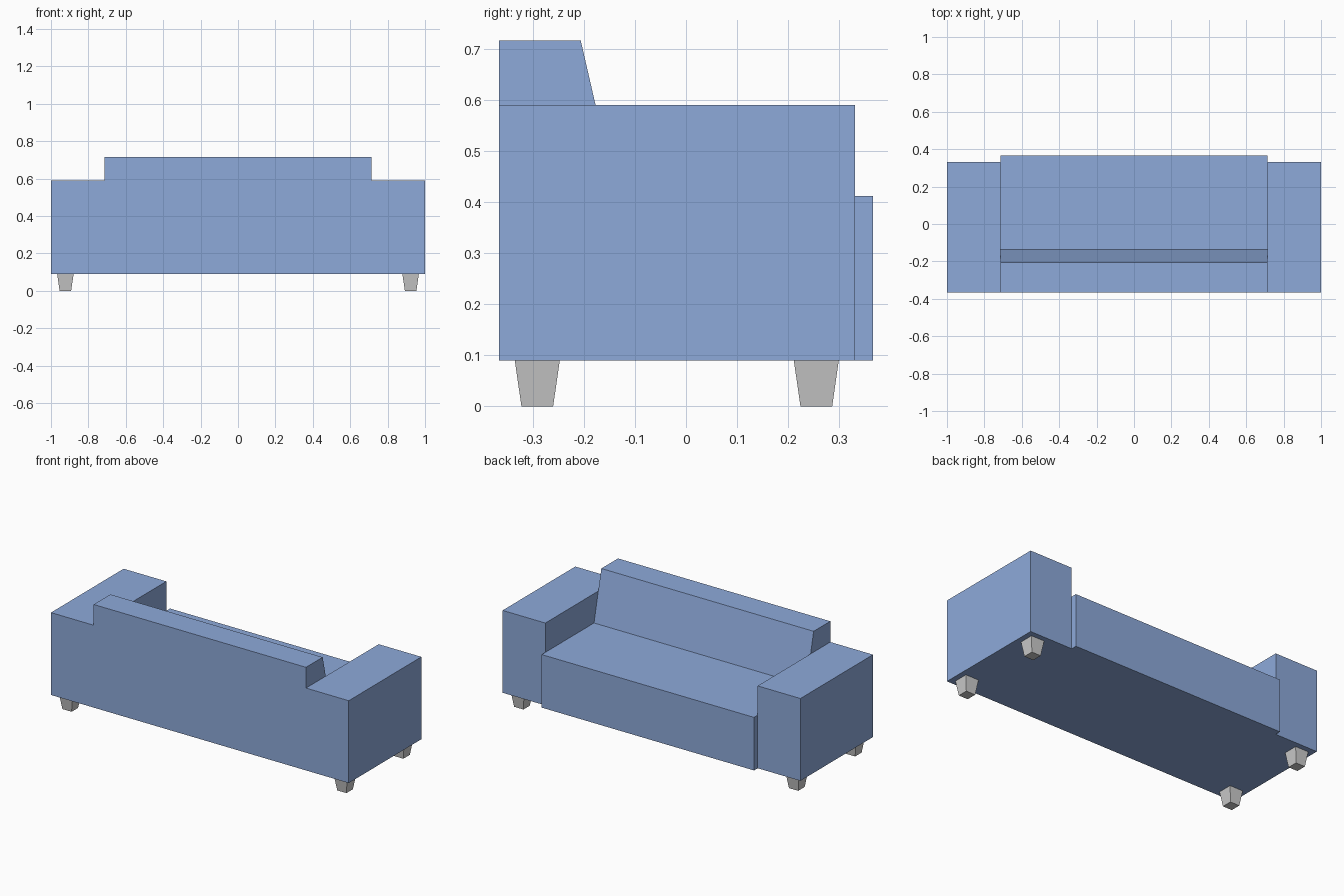
import bpy, bmesh

if "Cube" in bpy.data.objects:
    bpy.data.objects.remove(bpy.data.objects["Cube"])

BACK_Y, BASE_Z = -0.366, 0.09
INNER_X, OUTER_X = 0.713, 1.0

fabric = bpy.data.materials.new("blue_fabric")
fabric.diffuse_color = (0.27, 0.40, 0.70, 1)
fabric.use_nodes = True
fabric.node_tree.nodes["Principled BSDF"].inputs["Base Color"].default_value = fabric.diffuse_color


def finish(name, bm, material=None):
    bmesh.ops.recalc_face_normals(bm, faces=bm.faces)
    mesh = bpy.data.meshes.new(name)
    bm.to_mesh(mesh)
    bm.free()
    if material:
        mesh.materials.append(material)
    obj = bpy.data.objects.new(name, mesh)
    bpy.context.collection.objects.link(obj)
    return obj


def extrude_profile(name, yz, x0, x1, material):
    """Extrude a side profile of (y, z) points from x0 to x1."""
    bm = bmesh.new()
    face = bm.faces.new([bm.verts.new((x0, y, z)) for y, z in yz])
    out = bmesh.ops.extrude_face_region(bm, geom=[face])
    verts = [v for v in out["geom"] if isinstance(v, bmesh.types.BMVert)]
    bmesh.ops.translate(bm, verts=verts, vec=(x1 - x0, 0, 0))
    return finish(name, bm, material)


def tapered_leg(name, x, y, top=0.044, bottom=0.031):
    bm = bmesh.new()
    bmesh.ops.create_cone(bm, cap_ends=True, segments=4, depth=BASE_Z,
                          radius1=bottom * 2 ** 0.5, radius2=top * 2 ** 0.5)
    # Turn the four-sided cone square to the axes
    for v in bm.verts:
        half = bottom if v.co.z < 0 else top
        a, b = v.co.x, v.co.y
        v.co.x = half if a + b > 0 else -half
        v.co.y = half if b - a > 0 else -half
    obj = finish(name, bm)
    obj.location = (x, y, BASE_Z / 2)
    return obj


# Seat and sloping backrest share one side profile
extrude_profile("seat_and_backrest",
                [(BACK_Y, BASE_Z), (0.366, BASE_Z), (0.366, 0.412),
                 (-0.136, 0.412), (-0.206, 0.716), (BACK_Y, 0.716)],
                -INNER_X, INNER_X, fabric)

for side, s in (("left", -1), ("right", 1)):
    # Block armrests
    extrude_profile(f"{side}_armrest",
                    [(BACK_Y, BASE_Z), (0.331, BASE_Z), (0.331, 0.59), (BACK_Y, 0.59)],
                    s * INNER_X, s * OUTER_X, fabric)
    # Tapered feet
    for row, y in (("front", -0.291), ("back", 0.255)):
        tapered_leg(f"{row}_{side}_leg", s * 0.923, y)
